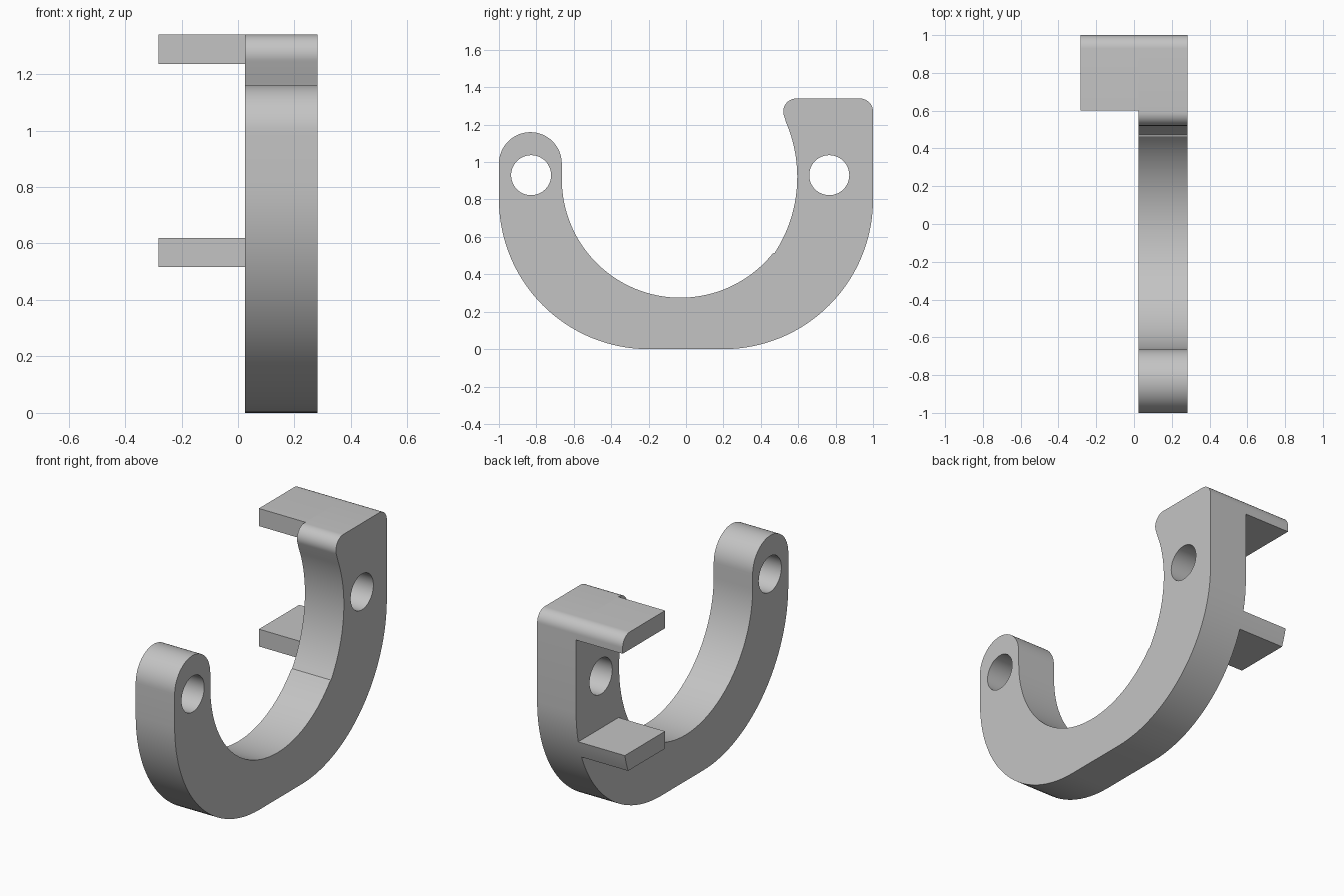
import bpy, bmesh, math

cube = bpy.data.objects.get("Cube")
if cube:
    bpy.data.objects.remove(cube, do_unlink=True)

grey = bpy.data.materials.new("plain grey")
grey.use_nodes = True
grey.diffuse_color = (0.55, 0.55, 0.55, 1)
grey.node_tree.nodes["Principled BSDF"].inputs["Base Color"].default_value = grey.diffuse_color


def arc(cy, cz, r, start, end, n=24):
    """Points (y, z) along a circular arc, angles in degrees."""
    angles = [math.radians(start + (end - start) * i / n) for i in range(n + 1)]
    return [(cy + r * math.cos(a), cz + r * math.sin(a)) for a in angles]


def plate(name, loops, x0, x1):
    """Extrude a side profile, with optional hole loops, from x0 to x1."""
    bm = bmesh.new()
    edges = []
    for loop in loops:
        vs = [bm.verts.new((x0, y, z)) for y, z in loop]
        edges += [bm.edges.new((v, vs[i - 1])) for i, v in enumerate(vs)]
    bmesh.ops.triangle_fill(bm, edges=edges, use_beauty=True, use_dissolve=False)
    res = bmesh.ops.extrude_face_region(bm, geom=bm.faces[:], use_keep_orig=True)
    moved = [g for g in res["geom"] if isinstance(g, bmesh.types.BMVert)]
    bmesh.ops.translate(bm, verts=moved, vec=(x1 - x0, 0, 0))
    bmesh.ops.recalc_face_normals(bm, faces=bm.faces[:])
    mesh = bpy.data.meshes.new(name)
    bm.to_mesh(mesh)
    bm.free()
    mesh.materials.append(grey)
    obj = bpy.data.objects.new(name, mesh)
    bpy.context.collection.objects.link(obj)
    bpy.ops.object.select_all(action='DESELECT')
    obj.select_set(True)
    bpy.context.view_layer.objects.active = obj
    bpy.ops.object.shade_smooth_by_angle(angle=math.radians(25))
    return obj


SIDE, INNER, TAB_END = 0.282, 0.025, -0.282
back_corner = arc(0.93, 1.27, 0.07, 0, 90, 12)

# Hook body: outer sweep, squared rear head, inner throat, rounded front lobe
outline = (
    arc(0.2, 0.8, 0.8, -90, 0, 32)
    + back_corner
    + arc(0.59, 1.27, 0.07, 90, 203, 16)
    + arc(-0.145, 0.92, 0.74, 23, -33.2, 20)
    + arc(-0.03, 0.909, 0.634, -39, -180, 48)
    + arc(-0.832, 0.992, 0.168, 0, 180, 32)
    + arc(-0.2, 0.8, 0.8, 180, 270, 32)
)
holes = [arc(y, 0.93, 0.107, 0, 352.5, 47) for y in (-0.828, 0.766)]
plate("hook_body", [outline] + holes, INNER, SIDE)

# Upper tab continues the rounded rear corner
plate("upper_tab", [[(0.6, 1.34), (0.6, 1.235), (1.0, 1.235)] + back_corner], TAB_END, INNER)

# Lower tab ends flush with the outer sweep
low, high = (math.degrees(math.asin((z - 0.8) / 0.8)) for z in (0.517, 0.62))
plate("lower_tab", [[(0.6, 0.62), (0.6, 0.517)] + arc(0.2, 0.8, 0.8, low, high, 4)], TAB_END, INNER)
